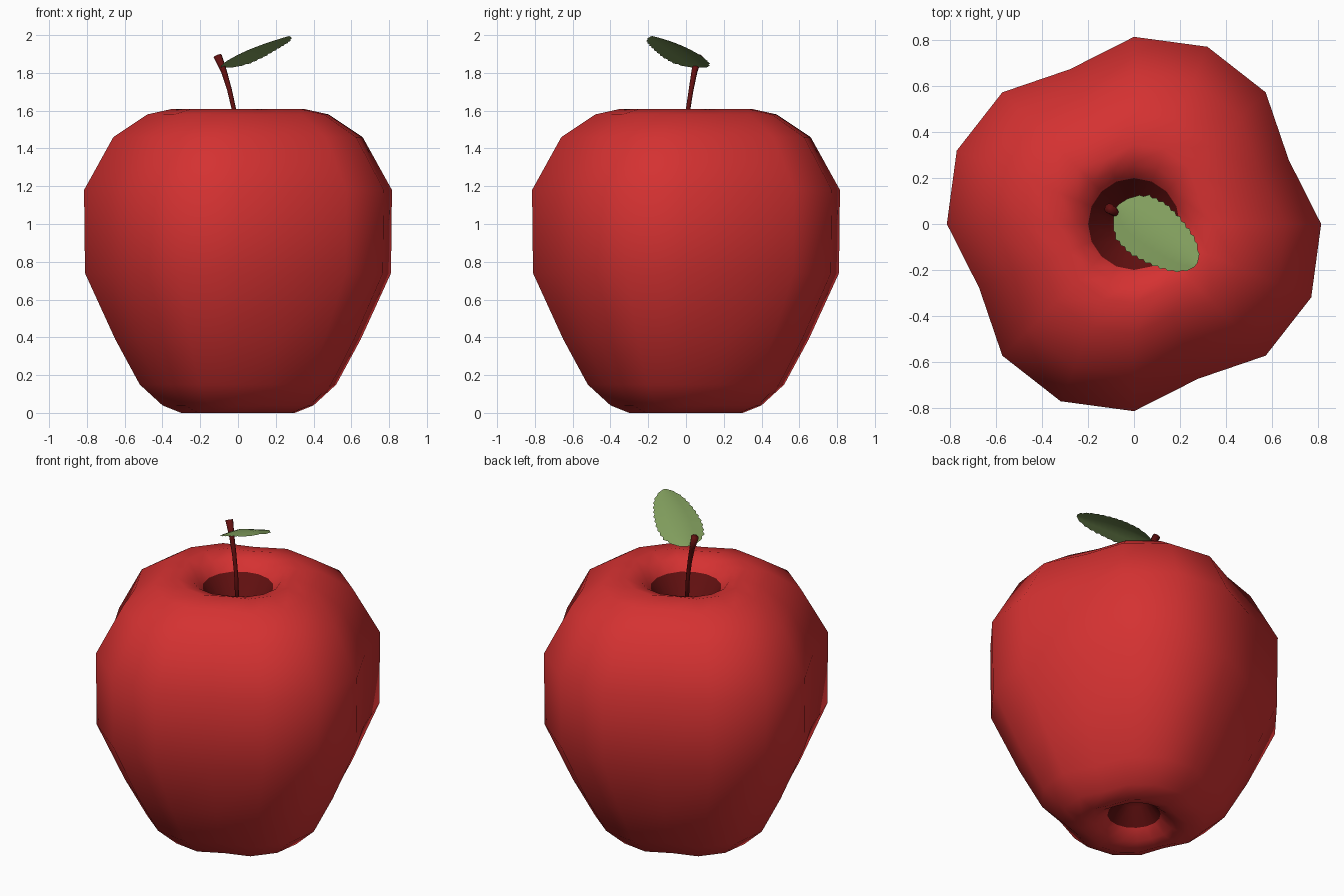
import bpy, bmesh, math
from mathutils import Vector

if "Cube" in bpy.data.objects:
    bpy.data.objects.remove(bpy.data.objects["Cube"])


def material(name, rgb):
    m = bpy.data.materials.new(name)
    m.diffuse_color = (*rgb, 1)
    m.use_nodes = True
    m.node_tree.nodes["Principled BSDF"].inputs["Base Color"].default_value = m.diffuse_color
    return m


RED = material("apple red", (0.66, 0.031, 0.031))
DARK = material("dark stem red", (0.12, 0.005, 0.005))
GREEN = material("leaf green", (0.22, 0.34, 0.11))


def finish(bm, name, mats):
    bmesh.ops.recalc_face_normals(bm, faces=bm.faces)
    for f in bm.faces:
        f.smooth = True
    me = bpy.data.meshes.new(name)
    bm.to_mesh(me)
    bm.free()
    for m in mats:
        me.materials.append(m)
    ob = bpy.data.objects.new(name, me)
    bpy.context.collection.objects.link(ob)
    return ob


def bridge(bm, a, b, mat=0):
    n = len(a)
    for i in range(n):
        bm.faces.new((a[i], a[(i + 1) % n], b[(i + 1) % n], b[i])).material_index = mat


def fan(bm, ring, tip, mat=0):
    v = bm.verts.new(tip)
    for i in range(len(ring)):
        bm.faces.new((ring[i], ring[(i + 1) % len(ring)], v)).material_index = mat


# Apple body: lobed lathe, (radius, height, lobe strength), bottom to top
SIDES = 16
LOBES = (1.0, 0.895, 0.995, 1.025)
PROFILE = [(0.08, 0.17, 0), (0.15, 0.075, 0), (0.22, 0.025, 0.5), (0.30, 0.0, 1),
           (0.40, 0.04, 1), (0.52, 0.15, 1), (0.65, 0.39, 1), (0.81, 0.74, 1),
           (0.815, 1.18, 1), (0.66, 1.46, 1), (0.48, 1.58, 1), (0.345, 1.61, 1),
           (0.26, 1.585, 0.5), (0.20, 1.53, 0), (0.11, 1.40, 0)]
bm = bmesh.new()
rings = []
for r, z, k in PROFILE:
    ring = []
    for i in range(SIDES):
        a = 2 * math.pi * i / SIDES
        rr = r * (1 + k * (LOBES[i % 4] - 1))
        ring.append(bm.verts.new((rr * math.cos(a), rr * math.sin(a), z)))
    rings.append(ring)
last = len(rings) - 2
for j in range(len(rings) - 1):
    bridge(bm, rings[j], rings[j + 1], 1 if j in (0, last) else 0)
fan(bm, rings[0], (0, 0, 0.23), 1)
fan(bm, rings[-1], (0, 0, 1.32), 1)
finish(bm, "apple_body", [RED, DARK])

# Stem: tapered tube that widens and leans towards the top
PATH = [(0, 0, 1.31, 0.012), (-0.02, 0.01, 1.60, 0.012), (-0.045, 0.027, 1.71, 0.013),
        (-0.075, 0.045, 1.81, 0.016), (-0.108, 0.068, 1.89, 0.023)]
bm = bmesh.new()
rings = []
for i, (x, y, z, r) in enumerate(PATH):
    p, q = PATH[max(i - 1, 0)], PATH[min(i + 1, len(PATH) - 1)]
    rot = (Vector(q[:3]) - Vector(p[:3])).to_track_quat('Z', 'Y')
    rings.append([bm.verts.new(Vector((x, y, z)) + rot @ Vector(
        (r * math.cos(k * math.pi / 4), r * math.sin(k * math.pi / 4), 0))) for k in range(8)])
for a, b in zip(rings, rings[1:]):
    bridge(bm, a, b)
bm.faces.new(rings[0])
bm.faces.new(rings[-1])
finish(bm, "stem", [DARK])

# Leaf: arched, slightly folded sheet with a toothed edge
OUTLINE = [(-0.215, 0.012), (-0.185, 0.075), (-0.13, 0.12), (-0.05, 0.133), (0.03, 0.122),
           (0.10, 0.103), (0.15, 0.083), (0.19, 0.052), (0.213, 0.015)]
along, across = Vector((0.8, -0.6, 0)), Vector((0.6, 0.8, 0))


def half_width(t):
    for (t0, w0), (t1, w1) in zip(OUTLINE, OUTLINE[1:]):
        if t <= t1 + 1e-6:
            return w0 + (w1 - w0) * (t - t0) / (t1 - t0)
    return OUTLINE[-1][1]


bm = bmesh.new()
rows = []
STEPS = 26
for i in range(STEPS + 1):
    t = -0.215 + 0.428 * i / STEPS
    u = i / STEPS
    w = half_width(t) + (0.005 if i % 2 else -0.004)
    z = 1.83 + 0.24 * u - 0.075 * u * u
    row = []
    for s in (-1, -0.5, 0, 0.5, 1):
        p = Vector((0.1, -0.05, 0)) + along * t + across * (s * w)
        p.z = z - 0.025 * abs(s) * w / 0.13
        row.append(bm.verts.new(p))
    rows.append(row)
for a, b in zip(rows, rows[1:]):
    for k in range(4):
        bm.faces.new((a[k], b[k], b[k + 1], a[k + 1]))
finish(bm, "leaf", [GREEN])
